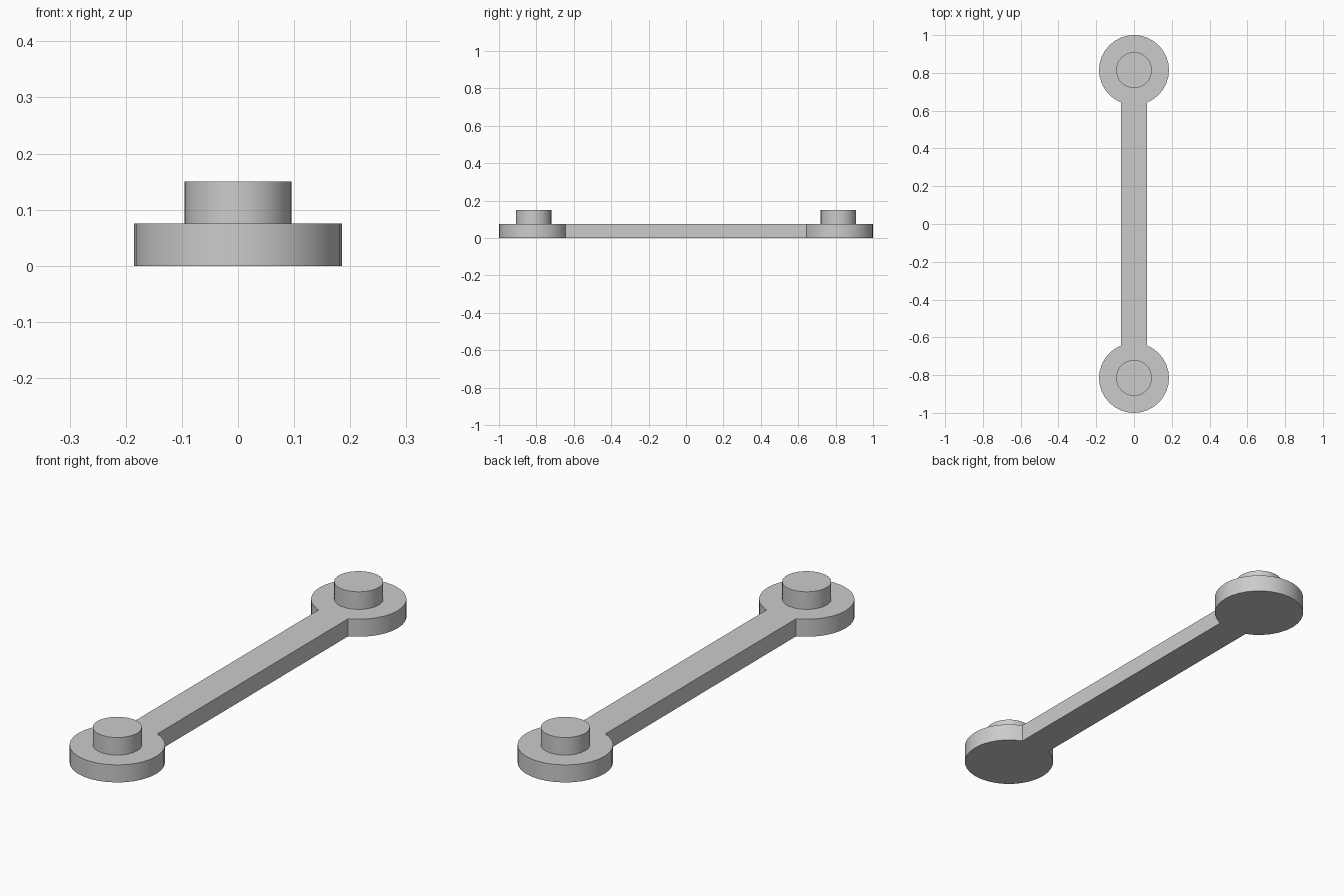
import bpy, bmesh, math

cube = bpy.data.objects.get("Cube")
if cube:
    bpy.data.objects.remove(cube, do_unlink=True)

HEAD_R, HEAD_Y = 0.185, 0.815
BAR_HALF, THICK = 0.07, 0.075
PIN_R, PIN_TOP = 0.095, 0.15

grey = bpy.data.materials.new("plain grey")
grey.use_nodes = True
color = (0.6, 0.6, 0.6, 1)
grey.diffuse_color = color
grey.node_tree.nodes["Principled BSDF"].inputs["Base Color"].default_value = color


def arc(cy, radius, start, sweep, steps):
    return [(radius * math.cos(start + sweep * i / steps),
             cy + radius * math.sin(start + sweep * i / steps))
            for i in range(steps + 1)]


def extrude_outline(name, outline, z0, z1):
    bm = bmesh.new()
    face = bm.faces.new([bm.verts.new((x, y, z0)) for x, y in outline])
    geom = bmesh.ops.extrude_face_region(bm, geom=[face], use_keep_orig=True)["geom"]
    for v in geom:
        if isinstance(v, bmesh.types.BMVert):
            v.co.z = z1
    bmesh.ops.recalc_face_normals(bm, faces=bm.faces)
    mesh = bpy.data.meshes.new(name)
    bm.to_mesh(mesh)
    bm.free()
    mesh.materials.append(grey)
    obj = bpy.data.objects.new(name, mesh)
    bpy.context.collection.objects.link(obj)
    bpy.ops.object.select_all(action='DESELECT')
    obj.select_set(True)
    bpy.context.view_layer.objects.active = obj
    bpy.ops.object.shade_smooth_by_angle(angle=math.radians(30))
    return obj


# Link plate: two round heads joined by a straight bar
gap = math.asin(BAR_HALF / HEAD_R)
sweep = 2 * (math.pi - gap)
outline = (arc(-HEAD_Y, HEAD_R, math.pi / 2 + gap, sweep, 28)
           + arc(HEAD_Y, HEAD_R, -math.pi / 2 + gap, sweep, 28))
extrude_outline("link_plate", outline, 0, THICK)

# Round pin standing on each head
for name, side in (("front_pin", -1), ("back_pin", 1)):
    circle = arc(side * HEAD_Y, PIN_R, 0, 2 * math.pi, 32)[:-1]
    extrude_outline(name, circle, THICK, PIN_TOP)
